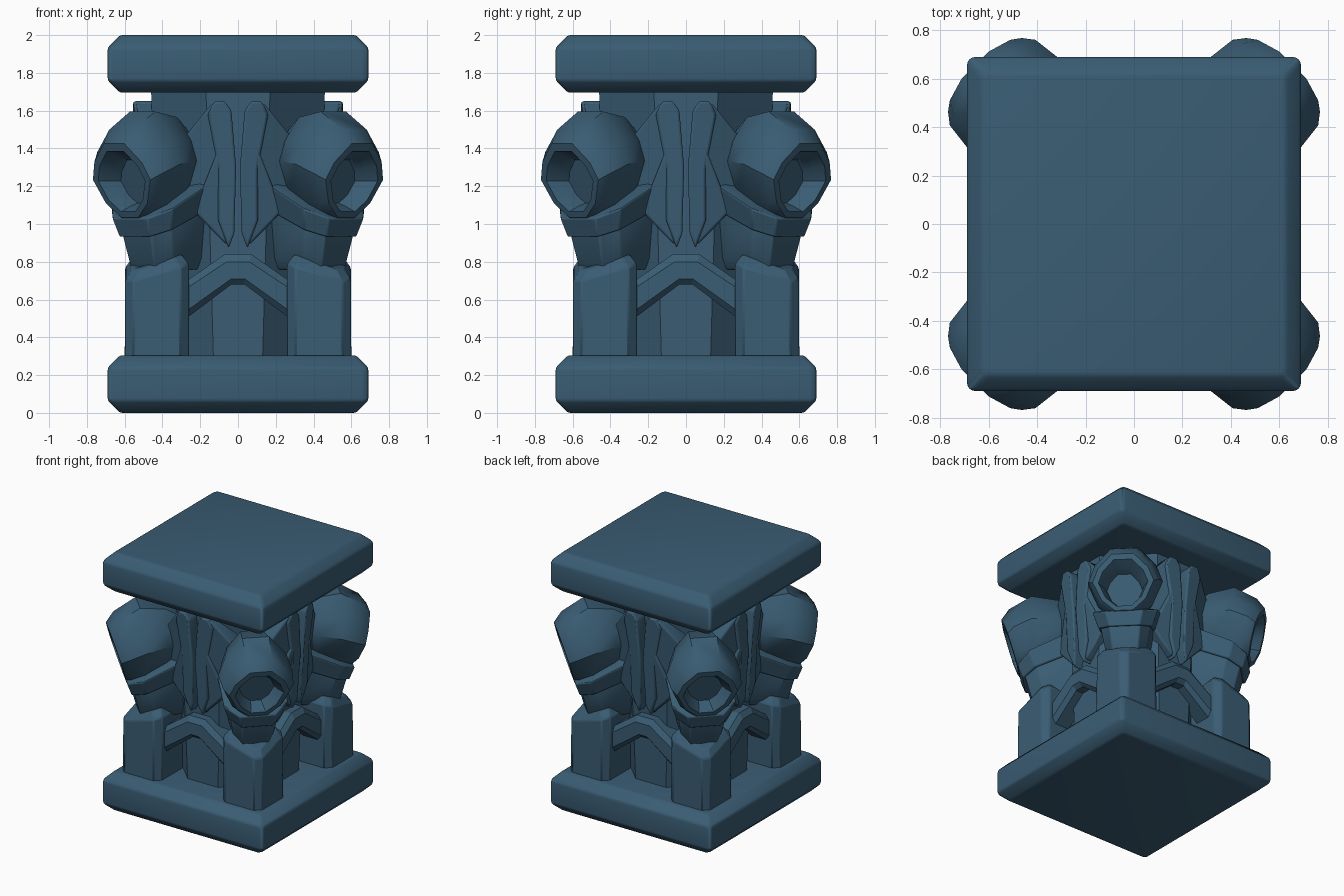
import bpy, bmesh, math
from mathutils import Matrix

if "Cube" in bpy.data.objects:
    bpy.data.objects.remove(bpy.data.objects["Cube"])

stone = bpy.data.materials.new("blue_grey_stone")
stone.diffuse_color = (0.042, 0.108, 0.172, 1)
stone.use_nodes = True
stone.node_tree.nodes["Principled BSDF"].inputs["Base Color"].default_value = stone.diffuse_color


def finish(name, bm, turn=0.0, bevel=0.0, segs=2, smooth=35):
    """Turn a bmesh into a rotated, bevelled, shaded object."""
    bmesh.ops.recalc_face_normals(bm, faces=bm.faces)
    bm.transform(Matrix.Rotation(turn, 4, 'Z'))
    me = bpy.data.meshes.new(name)
    bm.to_mesh(me)
    bm.free()
    ob = bpy.data.objects.new(name, me)
    bpy.context.collection.objects.link(ob)
    me.materials.append(stone)
    if bevel:
        m = ob.modifiers.new("bevel", 'BEVEL')
        m.width, m.segments, m.limit_method = bevel, segs, 'ANGLE'
        m.angle_limit = math.radians(30)
    bpy.context.view_layer.objects.active = ob
    ob.select_set(True)
    bpy.ops.object.shade_smooth_by_angle(angle=math.radians(smooth))
    ob.select_set(False)
    return ob


def loft(rings):
    """Skin a list of equal-length point rings and cap both ends."""
    bm = bmesh.new()
    vs = [[bm.verts.new(p) for p in ring] for ring in rings]
    n = len(vs[0])
    for a, b in zip(vs, vs[1:]):
        for i in range(n):
            j = (i + 1) % n
            bm.faces.new((a[i], a[j], b[j], b[i]))
    bm.faces.new(vs[0])
    bm.faces.new(vs[-1])
    return bm


def cut_square(x0, x1, y0, y1, c, z):
    """Square with chamfered corners at height z."""
    return [(x0 + c, y0, z), (x1 - c, y0, z), (x1, y0 + c, z), (x1, y1 - c, z),
            (x1 - c, y1, z), (x0 + c, y1, z), (x0, y1 - c, z), (x0, y0 + c, z)]


def relief(outline, back):
    """Front outline of (x, y, z) points extruded back to y = back."""
    return loft([outline, [(x, back, z) for x, y, z in outline]])


# Base and cap slabs
for name, z0, z1 in (("base_slab", 0.0, 0.305), ("cap_slab", 1.695, 2.0)):
    c = 0.065
    def sq(h, z):
        return cut_square(-h, h, -h, h, 0.02, z)
    finish(name, loft([sq(0.69 - c, z0), sq(0.69, z0 + c), sq(0.69, z1 - c), sq(0.69 - c, z1)]),
           bevel=0.015, smooth=50)

# Octagonal core column, slightly wider at the top
finish("core_column", loft([cut_square(-a, a, -a, a, a - w, z)
                            for a, w, z in ((0.43, 0.13, 0.28), (0.46, 0.17, 1.72))]))


def hood_ring(r, cz, hw, hz, tilt):
    """Ten-sided ring facing outwards, leaning forward at its top."""
    shape = ((0.36, 1), (0.82, 0.5), (1, 0.02), (0.72, -0.62),
             (0.3, -1), (-0.3, -1), (-0.72, -0.62), (-1, 0.02), (-0.82, 0.5), (-0.36, 1))
    return [(r + tilt * hz * b, hw * a, cz + hz * b) for a, b in shape]


def bust_ring(r0, r1, hw0, hw1, zf, zb):
    """Six-sided chest section: r0 back, r1 front, zf front height, zb back height."""
    zm = zf * 0.75 + zb * 0.25
    rm = r1 - 0.09
    return [(r0, -hw0, zb), (rm, -hw0, zm), (r1, -hw1, zf),
            (r1, hw1, zf), (rm, hw0, zm), (r0, hw0, zb)]


for k in range(4):
    corner = math.radians(45 + 90 * k)
    side = math.radians(90 * k)

    # Corner post (chamfered square with sloped shoulders)
    post = loft([cut_square(0.26, 0.60, 0.26, 0.60, 0.045, 0.28),
                 cut_square(0.26, 0.597, 0.26, 0.597, 0.045, 0.70),
                 cut_square(0.30, 0.56, 0.30, 0.56, 0.04, 0.75)])
    for v in post.verts:                       # top rises towards the core
        if v.co.z > 0.6:
            v.co.z += 0.09 * max(0, min(1, (1.11 - v.co.x - v.co.y) / 0.26))
    finish("corner_post", post, side, 0.008, 1, 25)

    # Hooded head with a hollow opening
    finish("hooded_head", loft([
        hood_ring(0.40, 1.33, 0.12, 0.15, 0.0),
        hood_ring(0.53, 1.33, 0.21, 0.235, 0.0),
        hood_ring(0.70, 1.31, 0.265, 0.285, 0.05),
        hood_ring(0.825, 1.26, 0.25, 0.24, 0.2),
        hood_ring(0.87, 1.23, 0.215, 0.195, 0.3),
        hood_ring(0.87, 1.225, 0.175, 0.16, 0.3),
        hood_ring(0.80, 1.225, 0.14, 0.13, 0.3),
        hood_ring(0.75, 1.225, 0.125, 0.115, 0.3)]), corner, smooth=38)

    # Collar band under the hood, and the tapered chest below it
    finish("collar", loft([bust_ring(0.40, 0.775, 0.19, 0.11, 0.93, 1.08),
                           bust_ring(0.40, 0.81, 0.23, 0.13, 1.03, 1.23),
                           bust_ring(0.40, 0.72, 0.19, 0.10, 1.10, 1.25)]), corner, 0.008)
    finish("chest", loft([bust_ring(0.40, 0.69, 0.11, 0.08, 0.745, 0.76),
                          bust_ring(0.40, 0.715, 0.14, 0.09, 0.775, 0.82),
                          bust_ring(0.40, 0.765, 0.18, 0.11, 0.97, 1.10)]), corner, 0.008)

    # Chevron arch between the posts
    arch = [(-0.30, 0.48), (-0.035, 0.68), (0.035, 0.68), (0.30, 0.48),
            (0.30, 0.68), (0.07, 0.84), (-0.07, 0.84), (-0.30, 0.68)]
    inner = [(-0.30, 0.52), (-0.035, 0.71), (0.035, 0.71), (0.30, 0.52),
             (0.30, 0.64), (0.06, 0.80), (-0.06, 0.80), (-0.30, 0.64)]
    finish("chevron_arch", loft([[(x, -0.53, z) for x, z in inner],
                                 [(x, -0.50, z) for x, z in arch],
                                 [(x, -0.38, z) for x, z in arch]]), side, smooth=20)

    # Pair of folded wings: inner ridge, middle feather, outer feather
    for m in (-1, 1):
        ridge = [(0.07, -0.555, 1.65), (0.125, -0.555, 1.65), (0.16, -0.54, 1.58),
                 (0.105, -0.54, 1.30), (0.105, -0.53, 1.02), (0.05, -0.51, 0.87),
                 (0.02, -0.53, 0.95), (0.01, -0.55, 1.30), (0.035, -0.555, 1.60)]
        middle = [(0.095, -0.55, 1.42), (0.235, -0.49, 1.07), (0.15, -0.49, 0.98),
                  (0.06, -0.50, 0.89), (0.08, -0.53, 1.20)]
        outer = [(0.11, -0.55, 1.645), (0.145, -0.54, 1.63), (0.30, -0.46, 1.44),
                 (0.33, -0.43, 1.25), (0.25, -0.45, 1.11), (0.10, -0.49, 1.0),
                 (0.09, -0.535, 1.30)]
        for name, pts in (("wing_ridge", ridge), ("wing_middle_feather", middle),
                          ("wing_outer_feather", outer)):
            finish(name, relief([(m * x, y, z) for x, y, z in pts], -0.34), side, 0.012)
